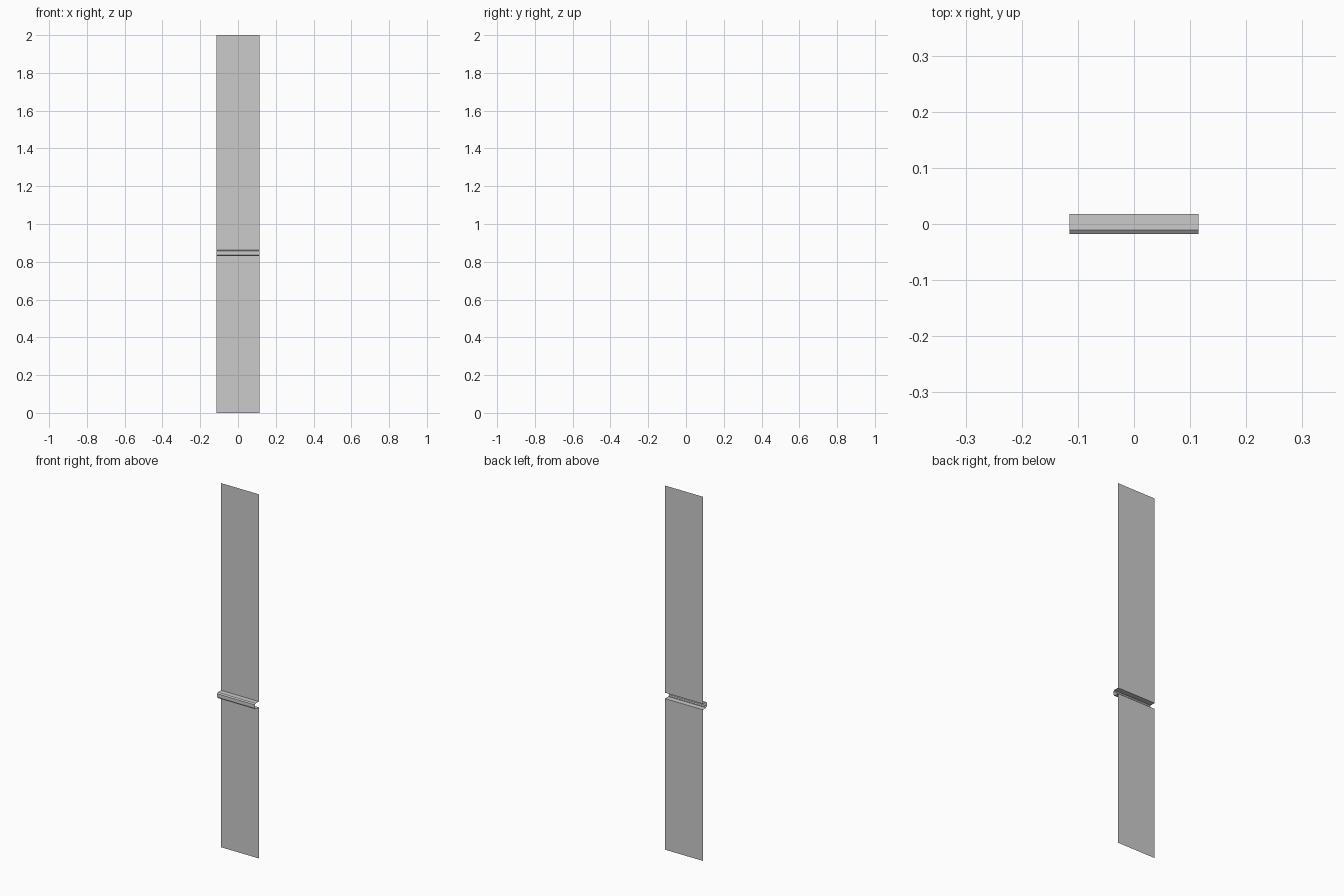
import bpy

if "Cube" in bpy.data.objects:
    bpy.data.objects.remove(bpy.data.objects["Cube"])

HALF_W = 0.115
BACK, MID, FRONT = 0.0175, -0.011, -0.0175


def sheet(name, profile):
    # Sweep a (y, z) profile straight along x as an open, zero-thickness sheet
    n = len(profile)
    verts = [(x, y, z) for x in (-HALF_W, HALF_W) for y, z in profile]
    faces = [(i, i + n, i + n + 1, i + 1) for i in range(n - 1)]
    mesh = bpy.data.meshes.new(name)
    mesh.from_pydata(verts, [], faces)
    obj = bpy.data.objects.new(name, mesh)
    bpy.context.collection.objects.link(obj)
    return obj


# Flat wall panels above and below the rail
sheet("lower_panel", [(BACK, 0), (BACK, 0.83)])
sheet("upper_panel", [(BACK, 0.862), (BACK, 2)])

# Hollow moulded rail projecting to the front
sheet("rail", [(BACK, 0.83), (MID, 0.83), (MID, 0.834), (FRONT, 0.837),
               (FRONT, 0.857), (MID, 0.862), (BACK, 0.862)])
